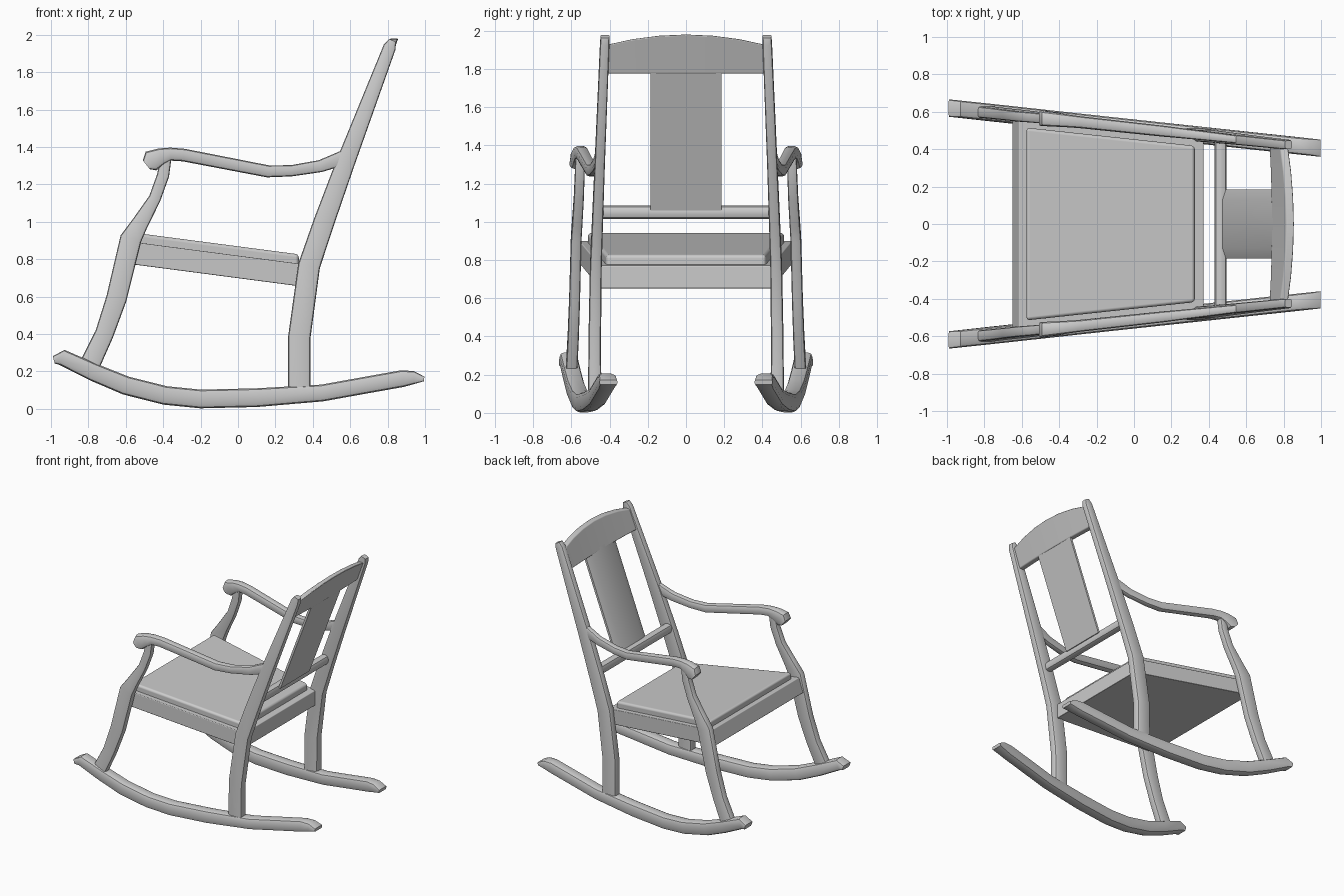
import bpy
import bmesh
import math
from mathutils import Vector

cube = bpy.data.objects.get("Cube")
if cube:
    bpy.data.objects.remove(cube, do_unlink=True)

wood = bpy.data.materials.new("grey_wood")
wood.use_nodes = True
GREY = (0.6, 0.6, 0.6, 1)
wood.diffuse_color = GREY
wood.node_tree.nodes["Principled BSDF"].inputs["Base Color"].default_value = GREY


def side_y(x):
    """Distance of the splayed side frames from the centre line."""
    return 0.513 - 0.108 * x


def loft(name, rings, mirror=False, bevel=0.0):
    """Skin a list of matching point rings and cap both ends."""
    bm = bmesh.new()
    loops = [[bm.verts.new(p) for p in ring] for ring in rings]
    for a, b in zip(loops, loops[1:]):
        for i in range(len(a)):
            j = (i + 1) % len(a)
            bm.faces.new((a[i], a[j], b[j], b[i]))
    bm.faces.new(loops[0])
    bm.faces.new(loops[-1])
    bmesh.ops.recalc_face_normals(bm, faces=bm.faces)
    mesh = bpy.data.meshes.new(name)
    bm.to_mesh(mesh)
    bm.free()
    mesh.materials.append(wood)
    obj = bpy.data.objects.new(name, mesh)
    bpy.context.collection.objects.link(obj)
    bpy.ops.object.select_all(action="DESELECT")
    obj.select_set(True)
    bpy.context.view_layer.objects.active = obj
    bpy.ops.object.shade_smooth_by_angle(angle=math.radians(35))
    if bevel:
        mod = obj.modifiers.new("soft_edges", "BEVEL")
        mod.width = bevel
        mod.segments = 3
        mod.limit_method = "ANGLE"
        mod.harden_normals = True
    if mirror:
        mod = obj.modifiers.new("other_side", "MIRROR")
        mod.use_axis = (False, True, False)
    return obj


def rounded_section(width, height, radius):
    """Rectangle with three-point rounded corners."""
    points = []
    for k, (sx, sy) in enumerate(((1, 1), (-1, 1), (-1, -1), (1, -1))):
        for step in range(3):
            a = math.radians(90 * k + 45 * step)
            points.append((sx * (width / 2 - radius) + radius * math.cos(a),
                           sy * (height / 2 - radius) + radius * math.sin(a)))
    return points


def side_beam(name, stations, widths, roundness):
    """Sweep a rounded section along (x, z, thickness) stations, on both sides."""
    rings = []
    last = len(stations) - 1
    for i, (x, z, thick) in enumerate(stations):
        before, after = stations[max(i - 1, 0)], stations[min(i + 1, last)]
        tangent = Vector((after[0] - before[0], after[1] - before[1])).normalized()
        width = widths[0] + (widths[1] - widths[0]) * i / last
        section = rounded_section(width, thick, roundness * min(width, thick))
        rings.append([(x - tangent.y * v, side_y(x) + u, z + tangent.x * v)
                      for u, v in section])
    loft(name, rings, mirror=True)


# Curved runners
side_beam("rockers", [
    (-.985, .262, .04), (-.94, .275, .085), (-.77, .195, .095), (-.6, .125, .1),
    (-.39, .072, .1), (-.2, .053, .1), (.1, .06, .1), (.45, .085, .09),
    (.7, .13, .09), (.88, .162, .09), (.94, .167, .07), (.995, .16, .025)],
    (.092, .092), .25)

# Front legs rising into the arm supports
side_beam("front_legs", [
    (-.8, .22, .11), (-.715, .4, .1), (-.65, .59, .11), (-.573, .91, .115),
    (-.525, .99, .09), (-.445, 1.125, .065), (-.4, 1.25, .065), (-.385, 1.35, .06)],
    (.06, .05), .25)

# Back legs continuing into the back posts
side_beam("back_posts", [
    (.327, .08, .12), (.328, .385, .12), (.38, .765, .118), (.46, 1.0, .112),
    (.578, 1.325, .1), (.811, 1.935, .068), (.826, 1.97, .04)],
    (.07, .045), .25)

# Arms with a rounded, drooping front end
side_beam("arms", [
    (-.49, 1.305, .06), (-.465, 1.325, .115), (-.41, 1.35, .09), (-.36, 1.362, .07),
    (-.29, 1.357, .068), (.16, 1.27, .065), (.285, 1.273, .06),
    (.44, 1.298, .065), (.57, 1.345, .08)],
    (.085, .042), .3)


def seat_ring(front, back, inset, lift):
    """Trapezoid outline on the sloping seat plane."""
    corners = []
    for x, s in ((front, 1), (back, 1), (back, -1), (front, -1)):
        corners.append((x, s * (side_y(x) - inset), .819 - .131 * x + lift))
    return corners


# Seat frame and cushion
loft("seat_frame", [seat_ring(-.65, .372, .022, -.12),
                    seat_ring(-.615, .372, .022, 0)], bevel=.006)
loft("seat_cushion", [seat_ring(-.575, .325, .06, -.02),
                      seat_ring(-.575, .325, .06, .05)], bevel=.018)

# Lower back crossbar
loft("back_crossbar", [[(.463 + u, y, 1.05 + v)
                        for u, v in rounded_section(.065, .072, .025)]
                       for y in (-.45, .45)])

# Back splat with chamfered front edges
LEAN = .38
splat_profile = [(.018, -.185), (.018, .185), (0, .185),
                 (-.022, .128), (-.022, -.128), (0, -.185)]
loft("back_splat", [[(.485 + LEAN * (z - 1.06) + u, y, z) for u, y in splat_profile]
                    for z in (1.06, 1.8)])

# Bowed crest rail
crest = []
for i in range(7):
    y = -.42 + .14 * i
    bow = 1 - (y / .42) ** 2
    top = 1.925 + .055 * bow
    ring = []
    for z, u in ((1.775, -.022), (1.775, .022), (top, .022), (top, -.022)):
        ring.append((.745 + LEAN * (z - 1.775) + .012 * bow + u, y, z))
    crest.append(ring)
loft("crest_rail", crest, bevel=.008)
